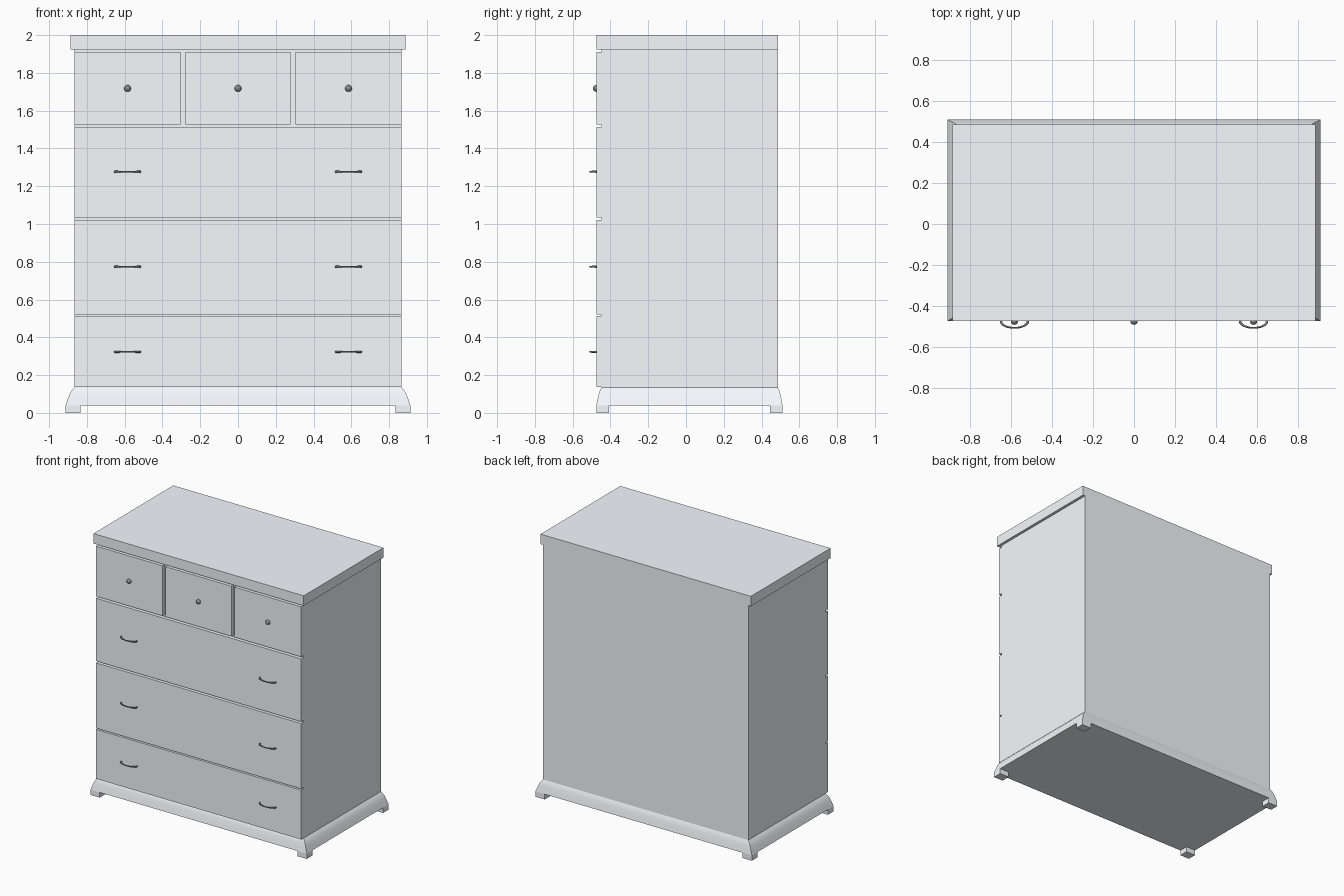
import bpy, bmesh, math

if "Cube" in bpy.data.objects:
    bpy.data.objects.remove(bpy.data.objects["Cube"])

W = 0.866                     # half width of the carcass
FRONT, BACK = -0.447, 0.486   # carcass depth limits
FACE = -0.475                 # drawer front plane


def material(name, rgb):
    m = bpy.data.materials.new(name)
    m.diffuse_color = (*rgb, 1)
    m.use_nodes = True
    m.node_tree.nodes["Principled BSDF"].inputs["Base Color"].default_value = m.diffuse_color
    return m


PAINT = material("pale_paint", (0.93, 0.95, 1.0))
METAL = material("dark_metal", (0.25, 0.25, 0.25))


def mesh_object(name, bm, mat=PAINT):
    bmesh.ops.recalc_face_normals(bm, faces=bm.faces)
    me = bpy.data.meshes.new(name)
    bm.to_mesh(me)
    bm.free()
    me.materials.append(mat)
    ob = bpy.data.objects.new(name, me)
    bpy.context.collection.objects.link(ob)
    return ob


def box(name, x0, x1, y0, y1, z0, z1):
    bm = bmesh.new()
    bmesh.ops.create_cube(bm, size=1)
    for v in bm.verts:
        v.co.x = x0 + (v.co.x + 0.5) * (x1 - x0)
        v.co.y = y0 + (v.co.y + 0.5) * (y1 - y0)
        v.co.z = z0 + (v.co.z + 0.5) * (z1 - z0)
    return mesh_object(name, bm)


def smooth(ob, angle=30):
    bpy.ops.object.select_all(action='DESELECT')
    ob.select_set(True)
    bpy.context.view_layer.objects.active = ob
    bpy.ops.object.shade_smooth_by_angle(angle=math.radians(angle))


def knob(name, x, z):
    bm = bmesh.new()
    bmesh.ops.create_uvsphere(bm, u_segments=24, v_segments=12, radius=0.018)
    ob = mesh_object(name, bm, METAL)
    ob.location = (x, FACE, z)
    smooth(ob)


def pull(name, x, z):
    # bowed bar, thicker toward its ends
    cu = bpy.data.curves.new(name, 'CURVE')
    cu.dimensions = '3D'
    cu.bevel_depth = 0.004
    cu.bevel_resolution = 3
    cu.use_fill_caps = True
    cu.materials.append(METAL)
    sp = cu.splines.new('POLY')
    n = 24
    sp.points.add(n)
    for i, p in enumerate(sp.points):
        a = math.pi * i / n
        p.co = (0.066 * math.cos(a), -0.033 * math.sin(a), 0, 1)
        p.radius = 1 + 0.5 * abs(math.cos(a)) ** 2
    sp.use_smooth = True
    ob = bpy.data.objects.new(name, cu)
    ob.location = (x, FACE, z)
    bpy.context.collection.objects.link(ob)


# Carcass and top slab
box("carcass", -W, W, FRONT, BACK, 0.1, 1.926)
box("top_slab", -0.887, 0.887, FACE, BACK, 1.924, 2.0)

# Flared plinth: rectangular rings stacked along a moulding profile
bm = bmesh.new()
profile = [(1, 0.04), (0.77, 0.07), (0.53, 0.1), (0.32, 0.117), (0, 0.135)]
rings = []
for t, z in profile:
    x, y0, y1 = W + 0.047 * t, FRONT - 0.028 * t, BACK + 0.025 * t
    rings.append([bm.verts.new((px, py, z)) for px, py in
                  ((-x, y0), (x, y0), (x, y1), (-x, y1))])
for a, b in zip(rings, rings[1:]):
    for i in range(4):
        j = (i + 1) % 4
        bm.faces.new((a[i], a[j], b[j], b[i]))
bm.faces.new(rings[0][::-1])
bm.faces.new(rings[-1])
smooth(mesh_object("plinth", bm))

# Corner feet
for side, (x0, x1) in (("left", (-0.913, -0.834)), ("right", (0.834, 0.913))):
    box("front_foot_" + side, x0, x1, FACE, -0.407, 0, 0.04)
    box("back_foot_" + side, x0, x1, 0.444, 0.511, 0, 0.04)

# Three small drawers with knobs
for i, (x0, x1, kx) in enumerate(((-W, -0.304, -0.585), (-0.278, 0.278, 0),
                                  (0.304, W, 0.585))):
    box(f"small_drawer_{i + 1}", x0, x1, FACE, FRONT, 1.528, 1.91)
    knob(f"knob_{i + 1}", kx, 1.718)

# Three wide drawers with paired pulls
for i, (z0, z1, hz) in enumerate(((1.034, 1.513, 1.277), (0.522, 1.02, 0.774),
                                  (0.136, 0.512, 0.323))):
    box(f"wide_drawer_{i + 1}", -W, W, FACE, FRONT, z0, z1)
    for side, hx in (("left", -0.585), ("right", 0.585)):
        pull(f"pull_{i + 1}_{side}", hx, hz)
